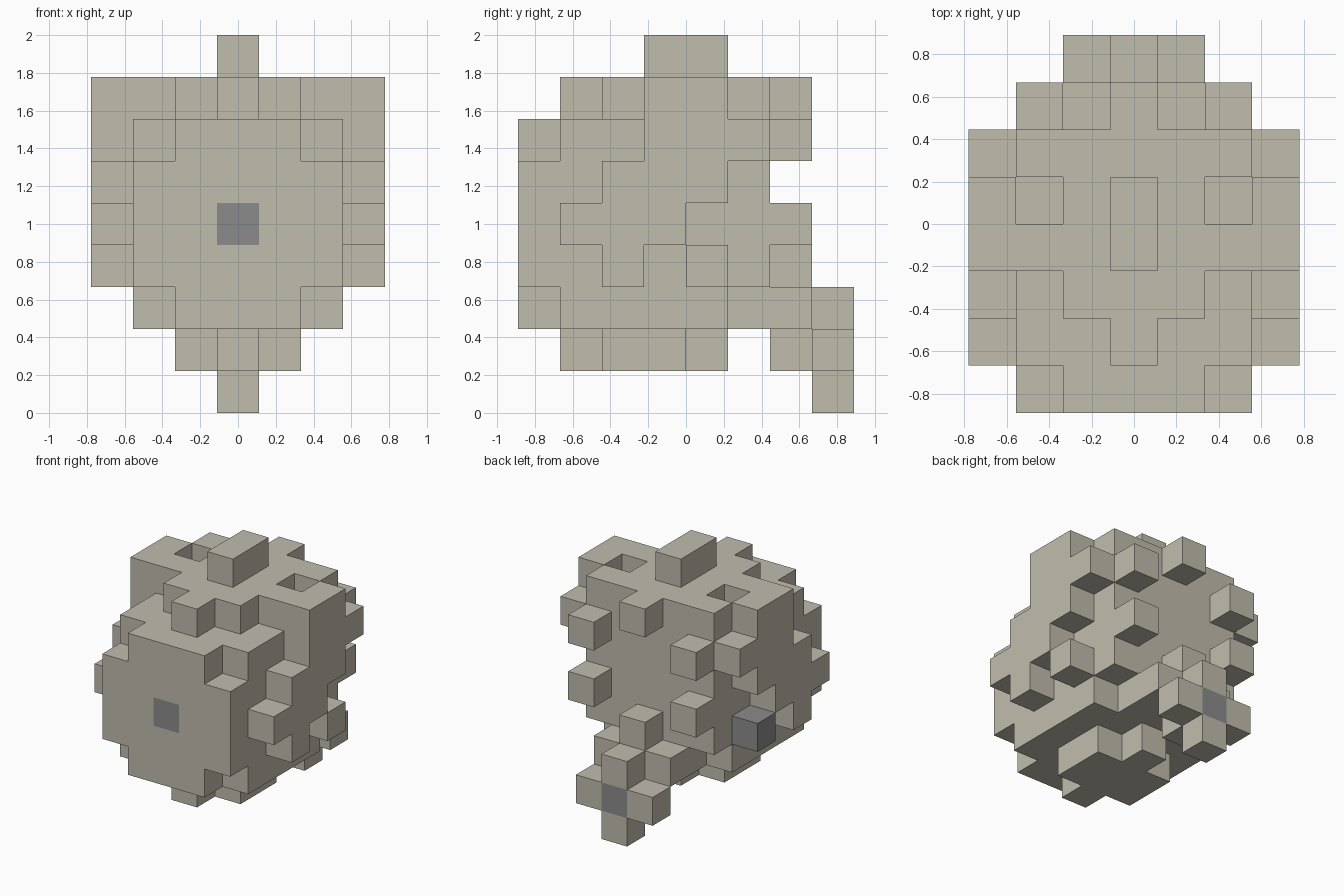
import bpy, bmesh
from mathutils import Vector

U = 2 / 9  # edge length of one block

cube = bpy.data.objects.get("Cube")
if cube:
    bpy.data.objects.remove(cube)


def material(name, colour):
    m = bpy.data.materials.new(name)
    m.use_nodes = True
    m.diffuse_color = colour
    bsdf = m.node_tree.nodes["Principled BSDF"]
    bsdf.inputs["Base Color"].default_value = colour
    bsdf.inputs["Roughness"].default_value = 0.9
    return m


MATERIALS = [material("warm stone", (0.53, 0.505, 0.42, 1)),
             material("mid grey", (0.26, 0.26, 0.26, 1))]


def box(x, y, z):
    """Blocks in inclusive index ranges; y counts from the front, z from the ground."""
    return {(i, j, k) for i in range(x[0], x[1] + 1)
            for j in range(y[0], y[1] + 1) for k in range(z[0], z[1] + 1)}


def wide(half, y, z):
    return box((-half, half), y, z)


def pair(cells):
    return cells | {(-i, j, k) for i, j, k in cells}


def row(i, k, j0, j1):
    return box((i, i), (j0, j1), (k, k))


parts = {}

# Main mass, with the lower rear narrowed toward the tail
parts["body"] = wide(2, (1, 4), (2, 6)) | wide(2, (5, 5), (3, 6)) | wide(1, (5, 5), (2, 2))

# Front plate with its four corners left out
parts["front_plate"] = wide(2, (0, 0), (3, 5)) | wide(1, (0, 0), (2, 6))

# Stepped top with a recess on each side, and the crest above it
parts["top_layer"] = ((wide(2, (3, 5), (7, 7)) | wide(1, (2, 2), (7, 7)) | row(0, 7, 1, 1))
                      - pair(row(2, 7, 4, 4)))
parts["crest"] = row(0, 8, 3, 4)

# Stepped underside
parts["under_layer"] = wide(1, (2, 3), (1, 1)) | row(0, 1, 1, 4)

# Side plates: one run of blocks per height
parts["side_plates"] = pair(row(3, 7, 3, 4) | row(3, 6, 3, 5) | row(3, 5, 2, 4)
                            | row(3, 4, 1, 3) | row(3, 3, 2, 2) | row(3, 3, 4, 4))

# Single blocks standing out of the back
parts["back_studs"] = (row(0, 7, 6, 6) | pair(row(2, 6, 6, 6))
                       | pair(row(2, 4, 6, 6)) | row(0, 3, 6, 6))

# Tail root ending in a cross
parts["tail"] = wide(1, (6, 6), (2, 2)) | row(0, 1, 6, 6) | row(0, 2, 7, 7) \
    | wide(1, (7, 7), (1, 1)) | row(0, 0, 7, 7)

# Grey blocks: front centre, one side, tail centre
GREY = {(0, 0, 4), (-3, 4, 3), (0, 7, 1)}
ALL = set().union(*parts.values())


def skin(name, cells):
    """Mesh the outer faces of the blocks in one part."""
    bm = bmesh.new()
    verts = {}
    for cell in sorted(cells):
        centre = Vector((cell[0], cell[1] - 3.5, cell[2] + 0.5))
        for axis in range(3):
            for sign in (-1, 1):
                n = Vector((0, 0, 0))
                n[axis] = sign
                if tuple(int(c + d) for c, d in zip(cell, n)) in ALL:
                    continue
                a, b = Vector((0, 0, 0)), Vector((0, 0, 0))
                a[(axis + 1) % 3] = 0.5
                b[(axis + 2) % 3] = 0.5 * sign
                quad = []
                for p in (-a - b, a - b, a + b, b - a):
                    co = (centre + n * 0.5 + p) * U
                    key = tuple(round(c, 4) for c in co)
                    if key not in verts:
                        verts[key] = bm.verts.new(co)
                    quad.append(verts[key])
                face = bm.faces.new(quad)
                face.material_index = int(cell in GREY)
    mesh = bpy.data.meshes.new(name)
    bm.to_mesh(mesh)
    bm.free()
    for m in MATERIALS:
        mesh.materials.append(m)
    bpy.context.scene.collection.objects.link(bpy.data.objects.new(name, mesh))


for part_name, part_cells in parts.items():
    skin(part_name, part_cells)
